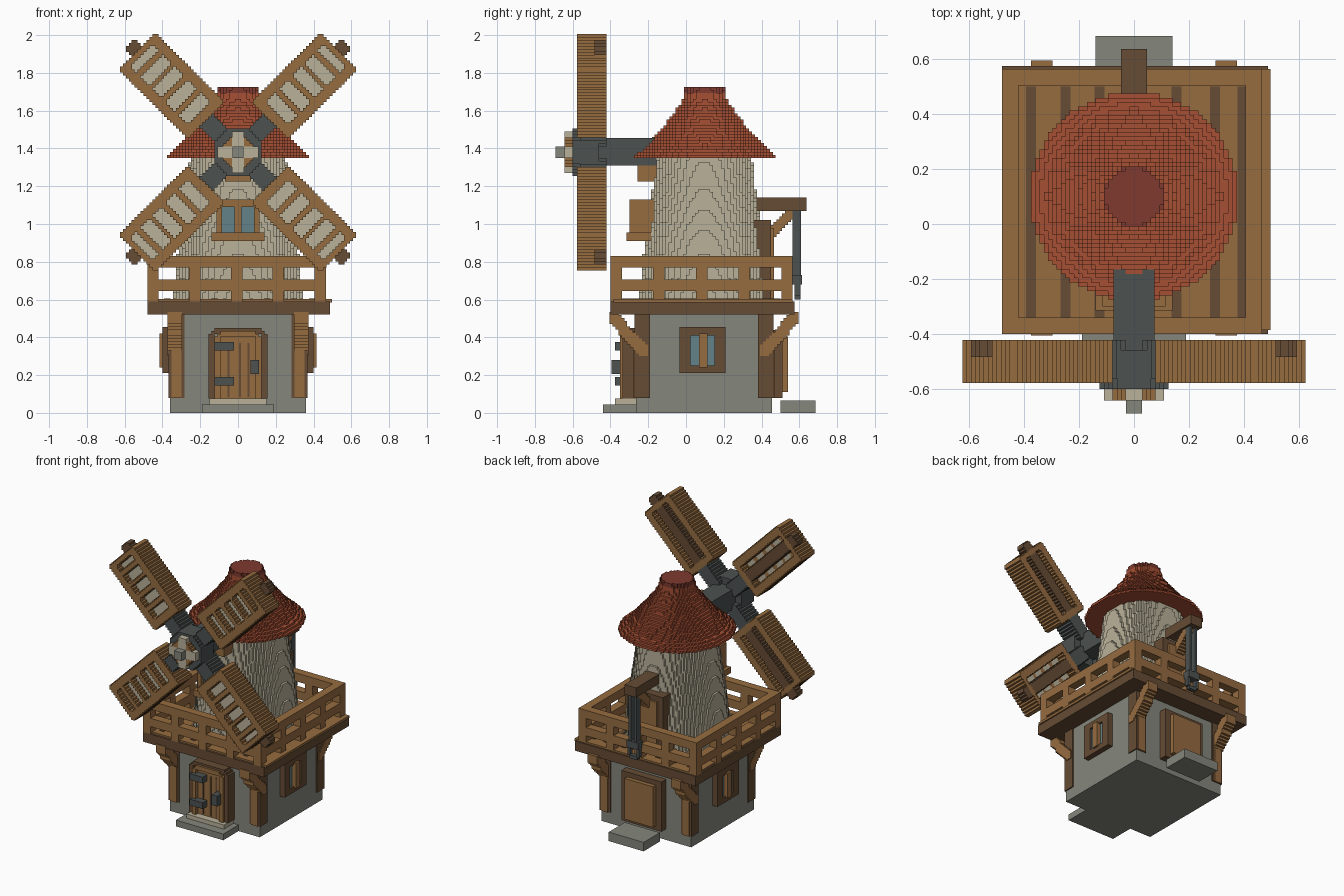
import bpy, bmesh, math
from mathutils import Vector

cube = bpy.data.objects.get("Cube")
if cube:
    bpy.data.objects.remove(cube, do_unlink=True)

V = 1 / 64          # voxel size
CY = 0.095          # tower axis in y
HUB = 1.38          # sail axis height


def make_mat(name, rgb):
    lin = [(c / 255 / 12.92) if c < 11 else ((c / 255 + 0.055) / 1.055) ** 2.4 for c in rgb]
    m = bpy.data.materials.new(name)
    m.use_nodes = True
    m.diffuse_color = (*lin, 1)
    m.node_tree.nodes["Principled BSDF"].inputs["Base Color"].default_value = (*lin, 1)
    return m


WOOD = make_mat("tan wood", (150, 108, 64))
DARK = make_mat("dark brown wood", (102, 76, 53))
CREAM = make_mat("cream plaster", (185, 177, 153))
STONE = make_mat("grey stone", (133, 134, 124))
IRON = make_mat("dark grey iron", (76, 82, 81))
ROOF = make_mat("red roof", (166, 79, 52))
CAP = make_mat("dark red cap", (126, 58, 47))
GLASS = make_mat("blue glass", (100, 130, 138))


def finish(name, bm, mats):
    me = bpy.data.meshes.new(name)
    bm.to_mesh(me)
    bm.free()
    for m in mats:
        me.materials.append(m)
    ob = bpy.data.objects.new(name, me)
    bpy.context.collection.objects.link(ob)
    return ob


def box(name, x0, x1, y0, y1, z0, z1, mat):
    bm = bmesh.new()
    bmesh.ops.create_cube(bm, size=1)
    for v in bm.verts:
        v.co = ((x0 + x1) / 2 + v.co.x * (x1 - x0),
                (y0 + y1) / 2 + v.co.y * (y1 - y0),
                (z0 + z1) / 2 + v.co.z * (z1 - z0))
    return finish(name, bm, [mat])


def voxels(name, lo, hi, rule, mats):
    """Fill a grid between lo and hi where rule(x, y, z) gives a material index."""
    n = [round((b - a) / V) for a, b in zip(lo, hi)]
    cells = {}
    for i in range(n[0]):
        for j in range(n[1]):
            for k in range(n[2]):
                m = rule(lo[0] + (i + .5) * V, lo[1] + (j + .5) * V, lo[2] + (k + .5) * V)
                if m is not None:
                    cells[i, j, k] = m
    bm, verts = bmesh.new(), {}

    def vert(p):
        if p not in verts:
            verts[p] = bm.verts.new([lo[a] + p[a] * V for a in range(3)])
        return verts[p]

    for c, m in cells.items():
        for a in range(3):
            for s in (0, 1):
                nb = list(c)
                nb[a] += 2 * s - 1
                if tuple(nb) in cells:
                    continue
                quad = []
                for u, w in ((0, 0), (1, 0), (1, 1), (0, 1)):
                    p = list(c)
                    p[a] += s
                    p[(a + 1) % 3] += u
                    p[(a + 2) % 3] += w
                    quad.append(vert(tuple(p)))
                bm.faces.new(quad if s else quad[::-1]).material_index = m
    return finish(name, bm, mats)


def profile(points, z):
    for (z0, r0), (z1, r1) in zip(points, points[1:]):
        if z <= z1:
            return r0 + (r1 - r0) * (z - z0) / (z1 - z0)
    return points[-1][1]


# Stone base and steps
box("stone_base", -.36, .36, -.265, .455, 0, .53, STONE)
box("front_step", -.19, .19, -.44, -.26, 0, .045, STONE)
box("front_upper_step", -.15, .15, -.375, -.26, .045, .075, CREAM)
box("back_step", -.14, .14, .5, .685, 0, .065, STONE)

# Corner timbers with diagonal brackets
for sx in (-1, 1):
    for sy in (-1, 1):
        side = ("right" if sx < 0 else "left") + ("_front" if sy < 0 else "_back")
        xs = sorted((sx * .283, sx * .368))
        ys = sorted((CY + sy * .285, CY + sy * .367))
        box(side + "_corner_post", *xs, *ys, .08, .53, DARK)
        xs = sorted((sx * .3, sx * .352))
        ys = sorted((CY + sy * .36, CY + sy * .373))
        box(side + "_post_strip", *xs, *ys, .08, .4, WOOD)
        x0 = .3 if sx > 0 else -.3 - 5 * V

        def brace(x, y, z):
            d = (y - CY) * sy
            t = (z - .34) - 1.15 * (d - .335)
            return 0 if abs(t) < .05 and d > .3 else None
        voxels(side + "_bracket", (sx * .335 - 2.5 * V, CY - 32 * V, .3),
               (sx * .335 + 2.5 * V, CY + 32 * V, .3 + 15 * V), brace, [WOOD])

# Side windows
for sx in (-1, 1):
    side = "right" if sx < 0 else "left"

    def plate(name, d, *rest):
        box(side + name, *sorted((sx * .35, sx * d)), *rest)
    plate("_window_sill", .4, -.035, .21, .21, .25, DARK)
    plate("_window_lintel", .4, -.035, .21, .41, .455, DARK)
    plate("_window_front_jamb", .4, -.035, .025, .25, .41, DARK)
    plate("_window_back_jamb", .4, .15, .21, .25, .41, DARK)
    plate("_window_glass", .385, .025, .15, .25, .41, GLASS)
    plate("_window_mullion", .415, .07, .115, .24, .42, WOOD)

# Front door: stepped arch frame, leaf, hinges and handle
def arch(w, top):
    return lambda x, y, z: 0 if abs(x) < w and z < top and abs(x) + z < w + top - .04 else None


voxels("front_door_frame", (-10 * V, -.335, .075), (10 * V, -.335 + 5 * V, .075 + 24 * V),
       lambda x, y, z: 0 if arch(.156, .455)(x, y, z) == 0 and (abs(x) > .125 or z > .42) else None, [DARK])
voxels("front_door_trim", (-8 * V, -.35, .075), (8 * V, -.35 + 6 * V, .075 + 23 * V),
       lambda x, y, z: 0 if arch(.126, .43)(x, y, z) == 0 and (abs(x) > .095 or z > .4) else None, [WOOD])
box("front_door_leaf", -.1, .1, -.325, -.26, .075, .405, WOOD)
for x in (-.05, .01, .055):
    box("door_plank_gap", x - .006, x + .006, -.33, -.32, .085, .37, DARK)
for z in (.145, .33):
    box("door_hinge", -.125, -.02, -.375, -.32, z, z + .045, IRON)
box("door_handle", .065, .11, -.395, -.32, .205, .28, IRON)

# Back door
box("back_door_frame", -.16, .16, .45, .51, .08, .44, DARK)
box("back_door_leaf", -.115, .115, .5, .54, .11, .405, WOOD)

# Deck with plank gaps
box("deck_frame", -.48, .487, -.4, .575, .52, .59, DARK)
box("deck_floor", -.47, .497, -.385, .565, .585, .602, WOOD)
for x in (-.375, -.25, -.125, .155, .295, .395):
    box("deck_gap", x - .018, x + .018, -.34, .5, .6, .606, DARK)

# Railings on all four sides
for z0, z1 in ((.645, .705), (.77, .83)):
    for y in (-.4, .505):
        box("long_rail", -.48, .465, y, y + .06, z0, z1, WOOD)
    for x in (-.48, .405):
        box("side_rail", x, x + .06, -.35, .52, z0, z1, WOOD)
for i in range(5):
    px, py = -.48 + i * .22125, -.4 + i * .22625
    for y in (-.4, .505):
        box("rail_post", px, px + .06, y, y + .06, .59, .825, WOOD)
    if 0 < i < 4:
        for x in (-.48, .405):
            box("rail_post", x, x + .06, py, py + .06, .59, .825, WOOD)

# Round tower and roof built in stepped layers
TOWER = [(.59, .345), (.9, .315), (1.15, .278), (1.4, .25)]
LAYERS = [(1.35, .388), (1.37, .37), (1.405, .32), (1.46, .268), (1.53, .21),
          (1.6, .155), (1.66, .115), (1.73, .106)]
voxels("plaster_tower", (-23 * V, CY - 23 * V, .59), (23 * V, CY + 23 * V, .59 + 49 * V),
       lambda x, y, z: 0 if math.hypot(x, y - CY) < profile(TOWER, z) else None, [CREAM])
voxels("roof", (-26 * V, CY + .005 - 26 * V, 1.35), (26 * V, CY + .005 + 26 * V, 1.35 + 24 * V),
       lambda x, y, z: (1 if z > 1.69 else 0)
       if math.hypot(x, y - CY - .005) < profile(LAYERS, z) else None, [ROOF, CAP])

# Tower front window
box("tower_window_sill", -.14, .14, -.315, -.17, .91, .955, WOOD)
box("tower_window_lintel", -.115, .115, -.3, -.17, 1.09, 1.13, WOOD)
for x in (-.115, .085):
    box("tower_window_jamb", x, x + .03, -.3, -.17, .955, 1.09, WOOD)
box("tower_window_mullion", -.018, .018, -.3, -.17, .955, 1.09, WOOD)
box("tower_window_glass", -.085, .085, -.275, -.17, .955, 1.09, GLASS)

# Tower back door onto the deck, and hoist
box("deck_door_frame", -.13, .13, .34, .45, .6, 1.02, DARK)
box("deck_door_leaf", -.09, .09, .44, .465, .6, .98, WOOD)
box("hoist_beam", -.047, .047, .3, .637, 1.07, 1.14, DARK)
voxels("hoist_brace", (-2 * V, .4, .9), (2 * V, .4 + 12 * V, .9 + 11 * V),
       lambda x, y, z: 0 if abs((z - .93) - (y - .43)) < .035 else None, [WOOD])
for x in (-.03, .014):
    box("hoist_rope", x, x + .018, .565, .61, .7, 1.07, IRON)
box("hook_block", -.045, .045, .56, .615, .68, .73, IRON)
for x in (-.045, .025):
    box("hook_side", x, x + .02, .575, .605, .62, .68, IRON)
box("hook_bottom", -.03, .03, .575, .605, .6, .625, IRON)

# Axle, hub and boss
box("axle_support", -.07, .07, -.258, -.14, 1.225, 1.36, WOOD)
box("axle", -.075, .075, -.56, -.1, 1.31, 1.455, IRON)


def hub(x, y, z):
    a, b = abs(x), abs(z - HUB)
    return 0 if max(a, b) < .122 and a + b < .175 else None


def boss(x, y, z):
    a, b = abs(x), abs(z - HUB)
    if min(a, b) < .03 and max(a, b) < .11:
        return 1
    return 0 if max(a, b) < .08 and a + b < .125 else None


voxels("hub", (-8 * V, -.6, HUB - 8 * V), (8 * V, -.6 + 9 * V, HUB + 8 * V), hub, [IRON])
voxels("hub_boss", (-8 * V, -.642, HUB - 8 * V), (8 * V, -.642 + 3 * V, HUB + 8 * V), boss, [WOOD, CREAM])
box("hub_tip", -.03, .03, -.69, -.63, HUB - .03, HUB + .03, STONE)


# Four diagonal sails: frame, rungs, cloth and back spar
def sail(sx, sz):
    def rule(x, y, z):
        px, pz = x * sx, (z - HUB) * sz
        u, w = (px + pz) * math.sqrt(.5), abs(pz - px) * math.sqrt(.5)
        if .24 < u < .76 and w < .135:
            rung = (u - .265) % .0965 < .03
            if w > .08 or u < .28 or u > .725 or (rung and y < -.485):
                return 0
            if -.53 < y < -.485:
                return 1
        if y > -.49 and w < .04 and .24 < u < .815:
            return 2
        if .08 < u < .26 and w < .045 and -.56 < y:
            return 3
        return None
    x0, z0 = (0 if sx > 0 else -41 * V), (HUB if sz > 0 else HUB - 41 * V)
    name = ("upper" if sz > 0 else "lower") + ("_left" if sx > 0 else "_right") + "_sail"
    voxels(name, (x0, -.578, z0), (x0 + 41 * V, -.578 + 10 * V, z0 + 41 * V),
           rule, [WOOD, CREAM, DARK, IRON])


for sx in (-1, 1):
    for sz in (-1, 1):
        sail(sx, sz)
